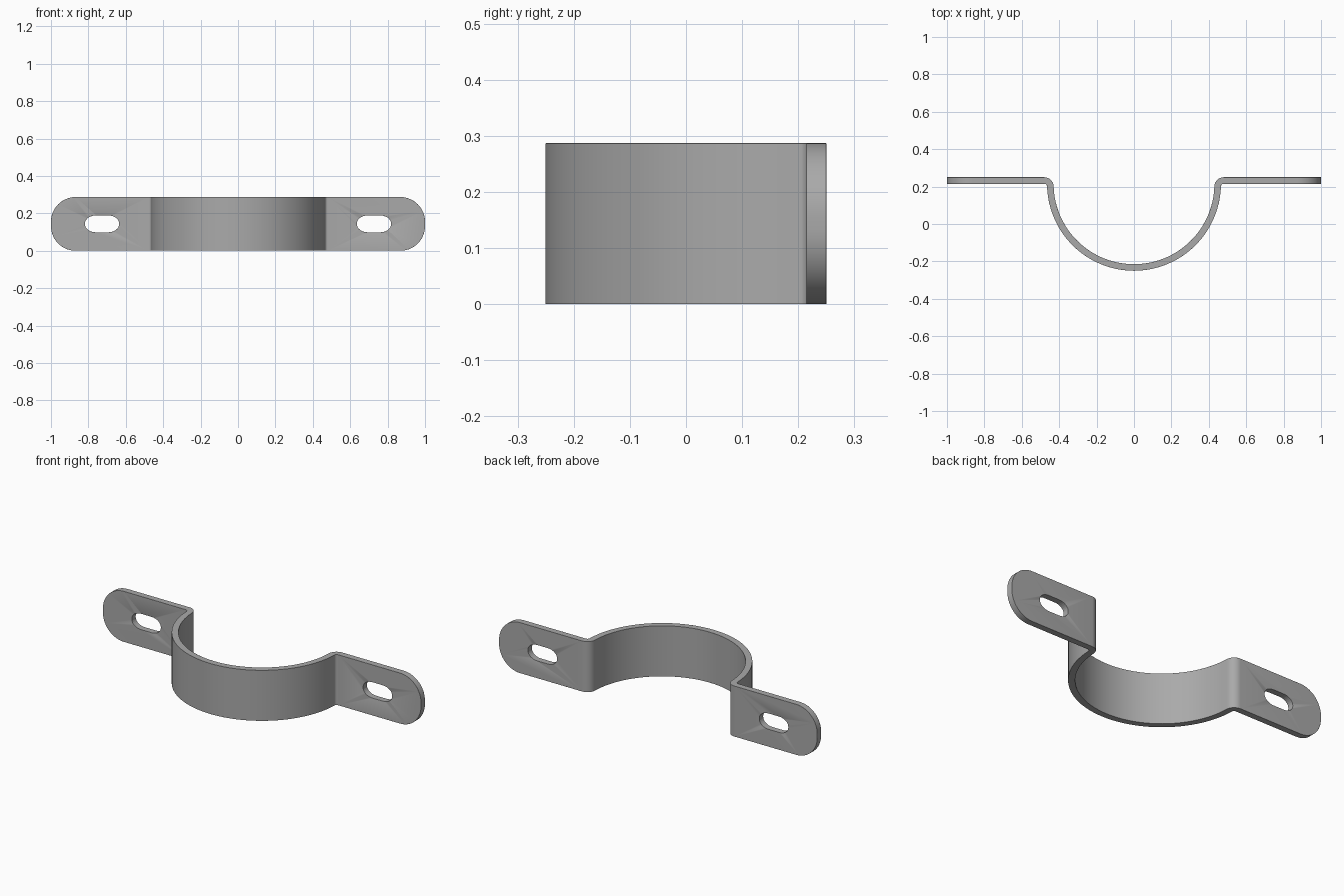
import bpy, bmesh, math

if "Cube" in bpy.data.objects:
    bpy.data.objects.remove(bpy.data.objects["Cube"])

H, T = 0.287, 0.035              # strap width (z) and sheet thickness
R, CY = 0.465, 0.215             # outer saddle radius and its centre in y
FY, FR = 0.215, 0.015            # front plane of the ears, bend radius
N_ARC, N_BEND = 48, 8

steel = bpy.data.materials.new("grey steel")
steel.diffuse_color = (0.40, 0.40, 0.40, 1)
steel.use_nodes = True
steel.node_tree.nodes["Principled BSDF"].inputs["Base Color"].default_value = steel.diffuse_color


def add_object(name, bm):
    bmesh.ops.recalc_face_normals(bm, faces=bm.faces)
    mesh = bpy.data.meshes.new(name)
    bm.to_mesh(mesh)
    bm.free()
    mesh.materials.append(steel)
    ob = bpy.data.objects.new(name, mesh)
    bpy.context.collection.objects.link(ob)
    return ob


def extrude(bm, pts, vec):
    face = bm.faces.new([bm.verts.new(p) for p in pts])
    new = bmesh.ops.extrude_face_region(bm, geom=[face])["geom"]
    bmesh.ops.translate(bm, vec=vec, verts=[v for v in new if isinstance(v, bmesh.types.BMVert)])


def strap_line(d):
    """Sheet contour offset by d behind the front face, from left to right."""
    by = FY - FR
    bx = math.sqrt((R + FR) ** 2 - (by - CY) ** 2)
    a = math.atan2(by - CY, bx)                    # where saddle meets bend
    right = []
    for i in range(N_ARC // 2 + 1):
        t = -math.pi / 2 + (a + math.pi / 2) * i / (N_ARC // 2)
        right.append(((R - d) * math.cos(t), CY + (R - d) * math.sin(t)))
    for i in range(1, N_BEND + 1):
        t = a + math.pi + (math.pi / 2 - a - math.pi) * i / N_BEND
        right.append((bx + (FR + d) * math.cos(t), by + (FR + d) * math.sin(t)))
    right.append((1.0, FY + d))
    return [(-x, y) for x, y in reversed(right[1:])] + right


# bent strap
bm = bmesh.new()
contour = strap_line(0) + strap_line(T)[::-1]
extrude(bm, [(x, y, 0) for x, y in contour], (0, 0, H))
# rounded ear ends
corners = [e for e in bm.edges
           if all(abs(v.co.x) > 0.999 for v in e.verts)
           and abs(e.verts[0].co.z - e.verts[1].co.z) < 1e-5]
bmesh.ops.bevel(bm, geom=corners, offset=0.132, segments=14, profile=0.5, affect='EDGES')
strap = add_object("clamp_strap", bm)

# slot cutters, one through each ear
bm = bmesh.new()
for side in (-1, 1):
    hw, hh, rx = 0.091, 0.045, 0.058
    pts = []
    for q, (sx, sz) in enumerate(((1, 1), (-1, 1), (-1, -1), (1, -1))):
        for i in range(9):
            t = math.pi / 2 * (q + i / 8)
            pts.append((side * 0.727 + sx * (hw - rx) + rx * math.cos(t), 0.1,
                        H / 2 + sz * 0.003 + (hh - 0.003) * math.sin(t)))
    extrude(bm, pts, (0, 0.3, 0))
cutter = add_object("slot_cutter", bm)
cutter.hide_render = True
cutter.hide_set(True)

cut = strap.modifiers.new("slots", 'BOOLEAN')
cut.object = cutter
cut.operation = 'DIFFERENCE'
cut.solver = 'EXACT'

# slightly softened sheet edges
soft = strap.modifiers.new("soft_edges", 'BEVEL')
soft.width = 0.004
soft.segments = 2
soft.limit_method = 'ANGLE'
soft.angle_limit = math.radians(50)

bpy.context.view_layer.objects.active = strap
strap.select_set(True)
bpy.ops.object.shade_smooth_by_angle(angle=math.radians(35))
